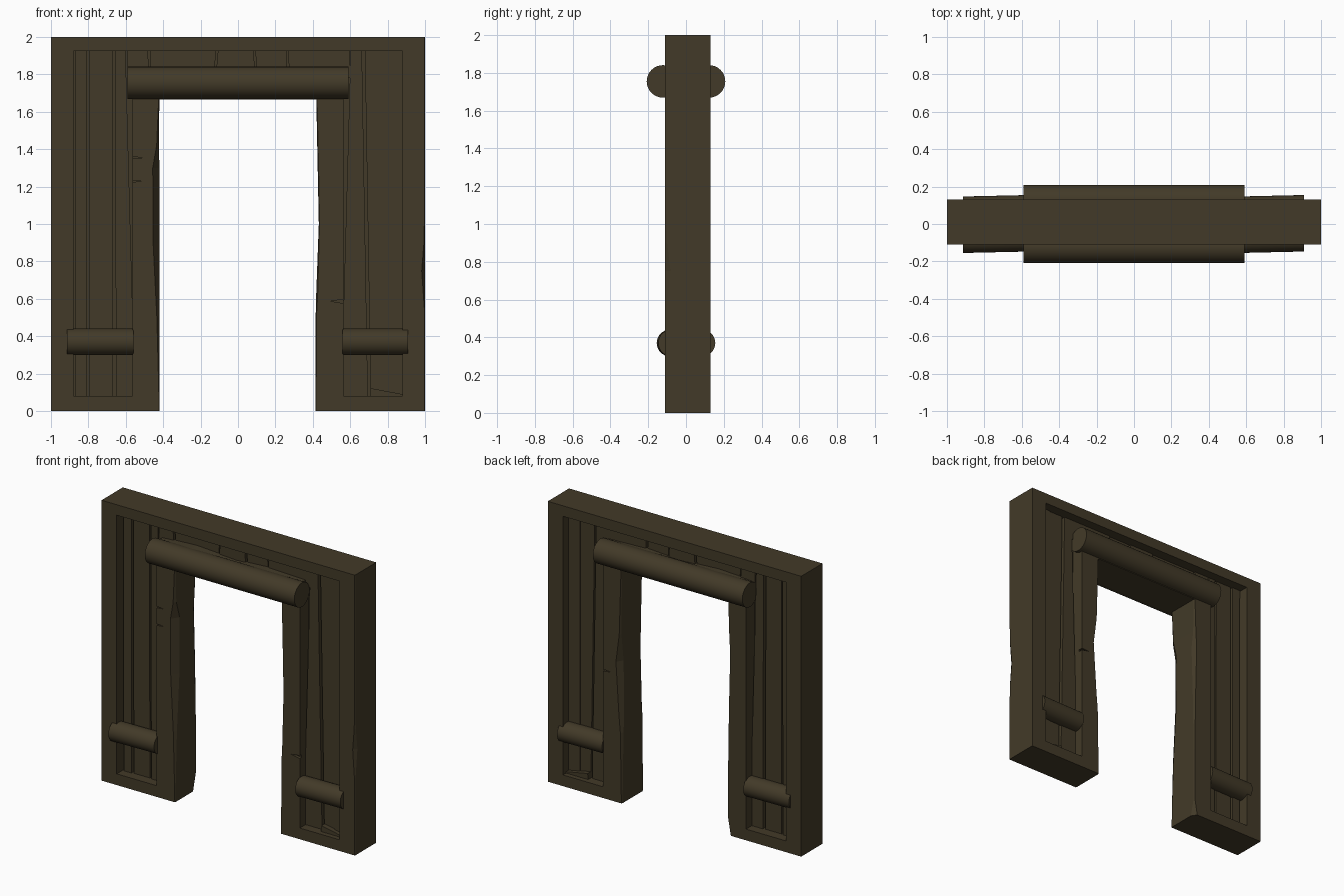
import bpy, bmesh, math

if "Cube" in bpy.data.objects:
    bpy.data.objects.remove(bpy.data.objects["Cube"])

wood = bpy.data.materials.new("dark weathered wood")
wood.diffuse_color = (0.055, 0.042, 0.021, 1)
wood.use_nodes = True
wood.node_tree.nodes["Principled BSDF"].inputs["Base Color"].default_value = wood.diffuse_color

FRONT, BACK = -0.11, 0.13      # frame faces
P_FRONT, P_BACK = -0.045, 0.065  # recessed plank faces


def finish(name, bm):
    bmesh.ops.recalc_face_normals(bm, faces=bm.faces)
    me = bpy.data.meshes.new(name)
    bm.to_mesh(me)
    bm.free()
    me.materials.append(wood)
    ob = bpy.data.objects.new(name, me)
    bpy.context.collection.objects.link(ob)
    return ob


def loft(name, rings):
    """Join equal-length closed rings of points and cap both ends."""
    bm = bmesh.new()
    vs = [[bm.verts.new(p) for p in r] for r in rings]
    n = len(rings[0])
    for a, b in zip(vs, vs[1:]):
        for i in range(n):
            j = (i + 1) % n
            bm.faces.new((a[i], a[j], b[j], b[i]))
    bm.faces.new(vs[0])
    bm.faces.new(vs[-1])
    return finish(name, bm)


def slab(name, pts, y0=FRONT, y1=BACK):
    """Extrude an xz outline through the depth."""
    return loft(name, [[(x, y, z) for x, z in pts] for y in (y0, y1)])


def rect(x0, x1, z0, z1):
    return [(x0, z0), (x1, z0), (x1, z1), (x0, z1)]


def log(name, x0, x1, y, z, r, tilt=0.0):
    rings = []
    for x, dy in ((x0, -tilt), (x1, tilt)):
        rings.append([(x, y + dy + r * math.cos(t * math.pi / 16),
                       z + r * math.sin(t * math.pi / 16)) for t in range(32)])
    ob = loft(name, rings)
    bpy.ops.object.select_all(action='DESELECT')
    bpy.context.view_layer.objects.active = ob
    ob.select_set(True)
    bpy.ops.object.shade_smooth_by_angle(angle=math.radians(35))


def notch(ob, pts, y0, y1):
    """Cut a small split into a post."""
    cut = slab("split_cutter", pts, y0, y1)
    cut.hide_render = True
    m = ob.modifiers.new("split", 'BOOLEAN')
    m.operation, m.solver, m.object = 'DIFFERENCE', 'EXACT', cut
    bpy.context.view_layer.objects.active = ob
    bpy.ops.object.modifier_apply(modifier=m.name)
    bpy.data.objects.remove(cut)


# outer posts and top beam
slab("outer_post_left", rect(-1, -0.88, 0, 2))
loft("outer_post_right", [
    [(0.88, FRONT, z), (1 - c, FRONT, z), (1, FRONT + c * 1.5 + 0.001, z), (1, BACK, z), (0.88, BACK, z)]
    for z, c in ((0, 0.002), (0.55, 0.004), (0.75, 0.018), (0.9, 0.006), (1.1, 0.002), (2, 0.002))])
slab("top_beam", rect(-0.88, 0.88, 1.925, 2))


# worn inner posts: rows of height, inner x, front chip, back chip
def worn_post(name, s, rows):
    return loft(name, [
        [(s * 0.565, FRONT, z), (s * (x + f), FRONT, z), (s * x, FRONT + f * 1.4 + 0.002, z),
         (s * x, BACK - b * 1.4 - 0.002, z), (s * (x + b), BACK, z), (s * 0.565, BACK, z)]
        for z, x, f, b in rows])


left = worn_post("inner_post_left", -1, [
    (0, 0.42, 0.002, 0.025), (0.12, 0.42, 0.004, 0.004), (0.5, 0.42, 0.014, 0.004),
    (0.9, 0.42, 0.034, 0.01), (1.3, 0.42, 0.036, 0.02), (1.42, 0.423, 0.012, 0.01), (1.7, 0.42, 0.003, 0.004)])
right = worn_post("inner_post_right", 1, [
    (0, 0.415, 0.003, 0.004), (0.5, 0.415, 0.004, 0.012), (0.62, 0.418, 0.008, 0.02),
    (1.0, 0.432, 0.004, 0.03), (1.2, 0.428, 0.005, 0.008), (1.7, 0.418, 0.004, 0.003)])
for z in (1.22, 1.345):
    notch(left, [(-0.6, z), (-0.505, z + 0.01), (-0.6, z + 0.016)], -0.2, -0.08)
notch(right, [(0.6, 0.57), (0.49, 0.588), (0.6, 0.60)], -0.2, -0.09)
notch(right, [(0.6, 0.9), (0.5, 0.915), (0.6, 0.92)], 0.1, 0.2)

# lintel, slightly uneven along its top
slab("lintel", [(-0.565, 1.665), (0.565, 1.665), (0.565, 1.825), (0.27, 1.835),
                (0.02, 1.82), (-0.3, 1.838), (-0.565, 1.825)])

# sunken vertical planks: bottom left, bottom right, top left, top right
planks = {
    -1: [(-0.87, -0.81, -0.872, -0.808), (-0.795, -0.668, -0.797, -0.672),
         (-0.652, -0.55, -0.657, -0.602)],
    1: [(0.55, 0.695, 0.603, 0.662), (0.71, 0.79, 0.678, 0.79), (0.792, 0.88, 0.792, 0.88)],
}
for s, side in ((-1, "left"), (1, "right")):
    lo, hi = sorted((s * 0.5, s * 0.9))
    slab(f"panel_core_{side}", rect(lo, hi, 0.03, 1.95), -0.015, 0.035)
    for i, (a, b, c, d) in enumerate(planks[s]):
        off = 0.006 * (i % 2)
        slab(f"plank_{side}_{i + 1}", [(a, 0.04), (b, 0.04), (d, 1.95), (c, 1.95)],
             P_FRONT + off, P_BACK - off)
    lo, hi = sorted((s * 0.56, s * 0.885))
    slab(f"bottom_rail_{side}", rect(lo, hi, 0, 0.08))

# broken chip standing on the right bottom rail
slab("rail_chip", [(0.705, 0.07), (0.88, 0.07), (0.88, 0.09), (0.71, 0.122)], -0.075, 0.095)

# short planks above the lintel
slab("upper_core", rect(-0.62, 0.62, 1.75, 1.95), -0.015, 0.035)
edges = [(-0.597, -0.597), (-0.47, -0.478), (-0.125, -0.11), (0.1, 0.085), (0.27, 0.262), (0.605, 0.605)]
for i, ((a, c), (b, d)) in enumerate(zip(edges, edges[1:])):
    off = 0.008 * (i % 2)
    slab(f"upper_plank_{i + 1}", [(a + 0.005, 1.78), (b - 0.005, 1.78), (d - 0.005, 1.95), (c + 0.005, 1.95)],
         P_FRONT + off, P_BACK - off)

# round logs on both faces
for face, y_top, y_low, k in (("front", -0.122, -0.08, 1), ("back", 0.122, 0.08, -1)):
    log(f"cross_log_{face}", -0.59, 0.59, y_top, 1.755, 0.086)
    log(f"low_log_left_{face}", -0.915, -0.56, y_low, 0.37, 0.071, 0.004)
    log(f"low_log_right_{face}", 0.56, 0.91, y_low, 0.37, 0.071, 0.004)
